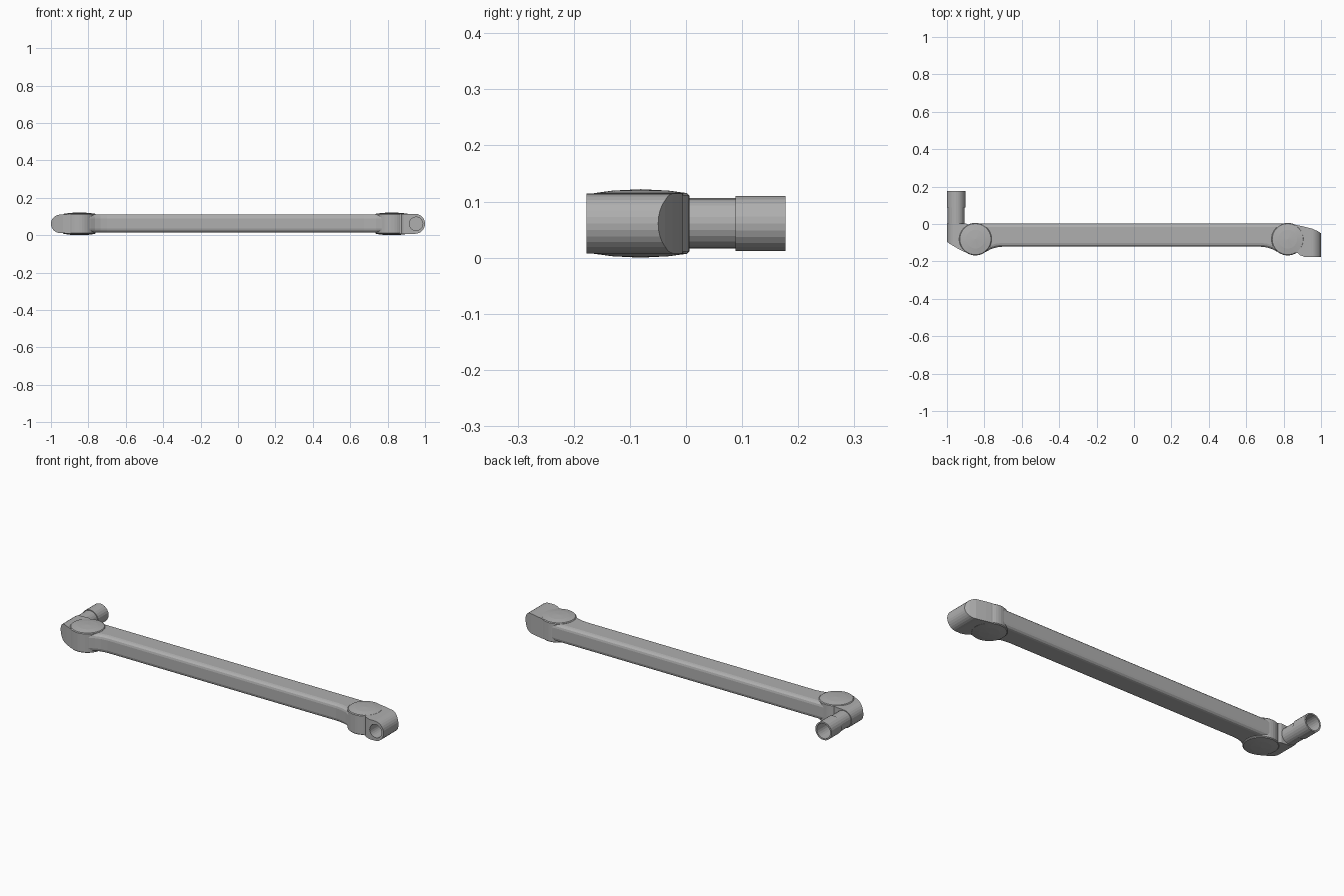
import bpy, bmesh, math
from mathutils import Matrix

if "Cube" in bpy.data.objects:
    bpy.data.objects.remove(bpy.data.objects["Cube"])

ZC = 0.061                      # mid height of the whole arm
HY, HR = -0.081, 0.087          # hinge centre y and radius
HL, HRX = -0.848, 0.822         # hinge x positions

grey = bpy.data.materials.new("satin_grey")
grey.diffuse_color = (0.43, 0.43, 0.43, 1)
grey.use_nodes = True
grey.node_tree.nodes["Principled BSDF"].inputs["Base Color"].default_value = grey.diffuse_color


def make(name, bm):
    bmesh.ops.recalc_face_normals(bm, faces=bm.faces)
    me = bpy.data.meshes.new(name)
    bm.to_mesh(me)
    bm.free()
    ob = bpy.data.objects.new(name, me)
    bpy.context.collection.objects.link(ob)
    me.materials.append(grey)
    return ob


def prism(name, pts, lo, hi, axis="z", bevel=0, segs=3):
    """Extrude a 2D outline along z (xy outline) or along y (xz outline)."""
    bm = bmesh.new()
    f = lambda p, h: (p[0], p[1], h) if axis == "z" else (p[0], h, p[1])
    face = bm.faces.new([bm.verts.new(f(p, lo)) for p in pts])
    ext = bmesh.ops.extrude_face_region(bm, geom=[face])
    d = hi - lo
    vs = [g for g in ext["geom"] if isinstance(g, bmesh.types.BMVert)]
    bmesh.ops.translate(bm, verts=vs, vec=(0, 0, d) if axis == "z" else (0, d, 0))
    if bevel:
        rim = [e for e in bm.edges if abs(e.verts[0].co.z - e.verts[1].co.z) < 1e-6]
        bmesh.ops.bevel(bm, geom=rim, offset=bevel, segments=segs, profile=0.5,
                        affect="EDGES", clamp_overlap=False)
    return make(name, bm)


def lathe(name, prof, loc, axis="z", n=24):
    """Revolve (radius, height) points round an axis through loc."""
    bm = bmesh.new()
    vs = [bm.verts.new((r, 0, h)) for r, h in prof]
    es = [bm.edges.new(p) for p in zip(vs, vs[1:])]
    bmesh.ops.spin(bm, geom=vs + es, cent=(0, 0, 0), axis=(0, 0, 1),
                   angle=2 * math.pi, steps=n, use_merge=False)
    bmesh.ops.remove_doubles(bm, verts=bm.verts, dist=1e-5)
    m = Matrix.Translation(loc)
    if axis == "y":
        m = m @ Matrix.Rotation(-math.pi / 2, 4, "X")
    bmesh.ops.transform(bm, matrix=m, verts=bm.verts)
    return make(name, bm)


def boolean(ob, tool, op):
    mod = ob.modifiers.new("cut", "BOOLEAN")
    mod.operation, mod.object, mod.solver = op, tool, "EXACT"
    bpy.context.view_layer.objects.active = ob
    bpy.ops.object.modifier_apply(modifier=mod.name)
    bpy.data.objects.remove(tool)


def arc(cx, cy, r, a0, a1, n):
    return [(cx + r * math.cos(math.radians(a0 + (a1 - a0) * i / n)),
             cy + r * math.sin(math.radians(a0 + (a1 - a0) * i / n))) for i in range(n + 1)]


# Long bar with swept knuckle ends
left = arc(HL, HY, HR - 0.002, 90, 300, 18) + [
    (-0.785, -0.145), (-0.765, -0.134), (-0.735, -0.125), (-0.70, -0.121)]
mid = (HL + HRX) / 2
right = [(2 * mid - x, y) for x, y in reversed(left)]
prism("main_bar", left + right, ZC - 0.046, ZC + 0.049, bevel=0.02)

# Hinge drums with shallow coned caps
for side, hx in (("left", HL), ("right", HRX)):
    lathe(side + "_hinge_drum",
          [(0, -0.061), (0.05, -0.0585), (HR - 0.004, -0.054), (HR, -0.050),
           (HR, 0.050), (HR - 0.004, 0.054), (0.05, 0.0585), (0, 0.061)],
          (hx, HY, ZC), n=40)


def elbow(name, outline, profile):
    ob = prism(name, outline, -0.05, 0.2)
    boolean(ob, prism("elbow_cutter", profile, -0.4, 0.4, "y"), "INTERSECT")
    return ob


# Left elbow, rounded on its outer side, with the hollow tube rising from it
TX, TR = -0.951, 0.049
elbow("left_elbow",
      [(HL, -0.01), (-0.885, -0.004), (-0.902, 0.004), (-1.01, 0.004), (-1.01, -0.088),
       (-0.985, -0.106), (-0.935, -0.136), (-0.90, -0.152), (HL, -0.16)],
      arc(TX, ZC, TR, 100, 260, 12) + [(-0.90, ZC - 0.052), (HL, ZC - 0.053),
                                       (HL, ZC + 0.053), (-0.90, ZC + 0.052)])
lathe("tube", [(0, -0.02), (0.045, -0.02), (0.045, 0.088), (TR, 0.088), (TR, 0.177),
               (0.041, 0.177), (0.041, 0.05), (0, 0.05)], (TX, 0, ZC), "y", 24)

# Right elbow with a socket hole in its front face
RX, RR = 0.9465, 0.0535
socket = elbow("right_elbow",
               [(HRX, -0.004), (0.87, -0.006), (0.90, -0.012), (0.95, -0.024),
                (0.98, -0.037), (1.01, -0.056), (1.01, -0.177), (0.915, -0.177),
                (0.885, -0.166), (0.875, -0.155), (HRX, -0.155)],
               arc(RX, ZC, RR, -90, 90, 14) + [(HRX, ZC + RR), (HRX, ZC - RR)])
boolean(socket, lathe("socket_cutter", [(0, -0.3), (0.036, -0.3), (0.036, -0.09), (0, -0.09)],
                      (0.952, 0, ZC), "y", 24), "DIFFERENCE")
